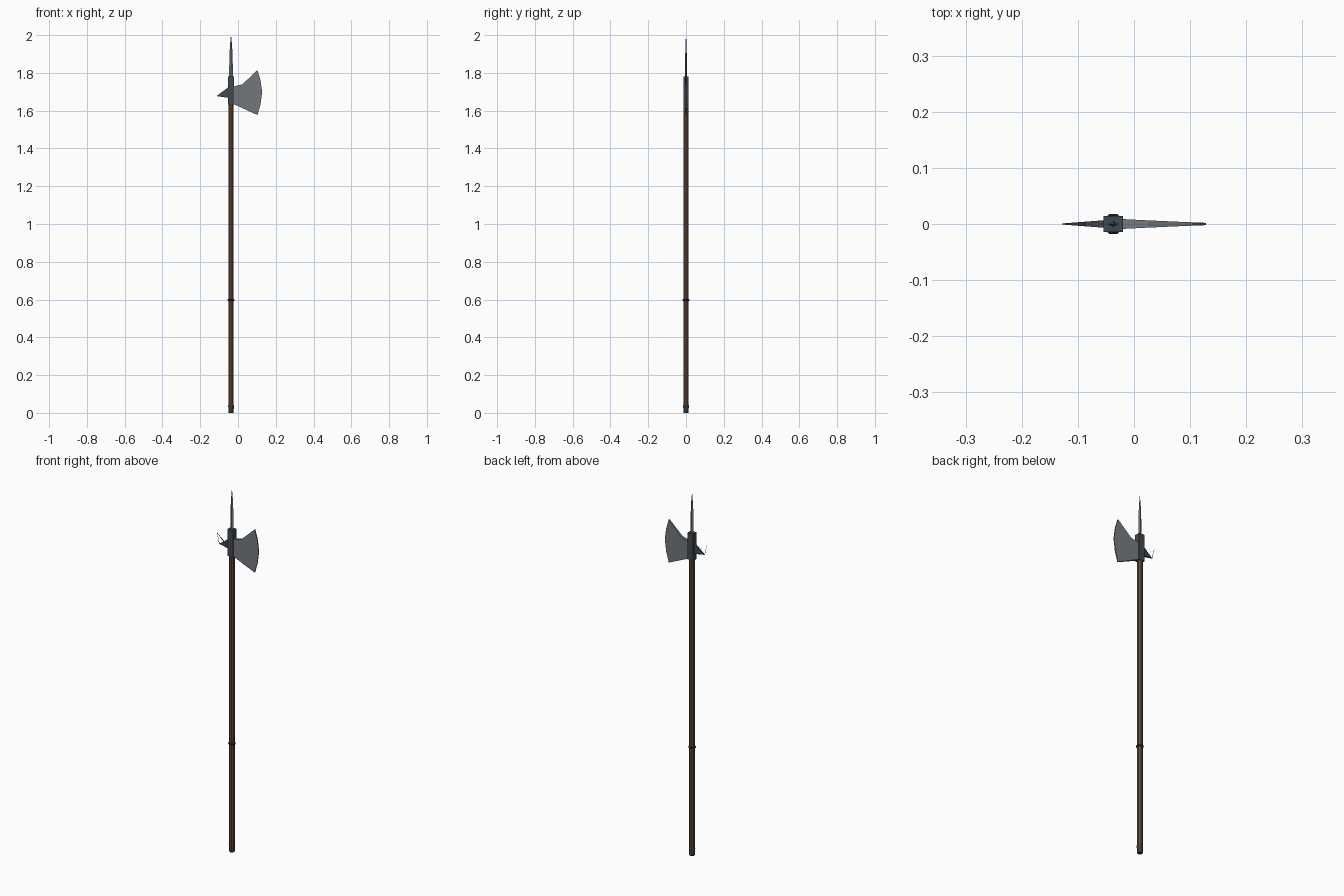
import bpy, bmesh, math

if "Cube" in bpy.data.objects:
    bpy.data.objects.remove(bpy.data.objects["Cube"])

CX = -0.037  # shaft axis


def material(name, rgb):
    m = bpy.data.materials.new(name)
    m.diffuse_color = (*rgb, 1)
    m.use_nodes = True
    m.node_tree.nodes["Principled BSDF"].inputs["Base Color"].default_value = m.diffuse_color
    return m


wood = material("wood", (0.13, 0.065, 0.035))
dark = material("dark_iron", (0.055, 0.065, 0.075))
steel = material("steel", (0.17, 0.19, 0.21))
black = material("black_binding", (0.02, 0.02, 0.02))


def make(name, verts, faces, mat):
    mesh = bpy.data.meshes.new(name)
    mesh.from_pydata(verts, [], faces)
    bm = bmesh.new()
    bm.from_mesh(mesh)
    bmesh.ops.recalc_face_normals(bm, faces=bm.faces)
    bm.to_mesh(mesh)
    bm.free()
    mesh.materials.append(mat)
    ob = bpy.data.objects.new(name, mesh)
    bpy.context.collection.objects.link(ob)
    return ob


def loft(name, rings, mat, n=8, phase=math.pi / 8):
    """Stack of n-sided rings (z, radius x, radius y) with capped ends."""
    verts = [(CX + rx * math.cos(phase + i * math.tau / n),
              ry * math.sin(phase + i * math.tau / n), z)
             for z, rx, ry in rings for i in range(n)]
    faces = [(k * n + i, k * n + (i + 1) % n, (k + 1) * n + (i + 1) % n, (k + 1) * n + i)
             for k in range(len(rings) - 1) for i in range(n)]
    faces += [tuple(range(n)), tuple(range(len(verts) - n, len(verts)))]
    return make(name, verts, faces, mat)


def slab(name, outline, mat, sides):
    """Front outline (x, z, half thickness) mirrored in y; sides are the flat panels."""
    n = len(outline)
    verts = [(x, s * t, z) for s in (-1, 1) for x, z, t in outline]
    faces = [(i, (i + 1) % n, n + (i + 1) % n, n + i) for i in range(n)]
    for f in sides:
        faces += [tuple(f), tuple(n + i for i in f)]
    return make(name, verts, faces, mat)


# Pole, grip ring and butt cap
loft("shaft", [(0.02, 0.0152, 0.0152), (1.64, 0.0152, 0.0152)], wood)
loft("grip_ring", [(0.592, 0.016, 0.016), (0.594, 0.019, 0.019),
                   (0.600, 0.019, 0.019), (0.602, 0.016, 0.016)], black)
loft("butt_cap", [(0, 0.013, 0.013), (0.006, 0.0155, 0.0155), (0.03, 0.0158, 0.0158),
                  (0.04, 0.0165, 0.0165), (0.042, 0.0152, 0.0152)], dark)

# Square head socket
q, k = math.pi / 4, math.sqrt(2)
loft("socket", [(1.632, 0.017 * k, 0.0145 * k), (1.78, 0.017 * k, 0.0145 * k)], dark, 4, q)

# Diamond-section top spike
loft("top_spike", [(1.775, 0.010, 0.005), (1.87, 0.009, 0.005),
                   (1.94, 0.006, 0.003), (2.0, 0.0004, 0.0004)], steel, 4, 0)

# Axe blade, thinning toward the curved edge
slab("axe_blade", [(-0.025, 1.728, 0.009), (0.024, 1.740, 0.0065), (0.103, 1.815, 0.003),
                   (0.119, 1.762, 0.0025), (0.128, 1.70, 0.002), (0.119, 1.632, 0.0025),
                   (0.103, 1.577, 0.003), (0.024, 1.613, 0.0065), (-0.025, 1.636, 0.009)],
     steel, [(0, 1, 7, 8), (1, 2, 6, 7), (2, 3, 5, 6), (3, 4, 5)])

# Rear fluke: solid root, with its upturned beak open at the sides
slab("rear_fluke", [(-0.05, 1.725, 0.007), (-0.087, 1.697, 0.004), (-0.128, 1.735, 0.001),
                    (-0.114, 1.677, 0.002), (-0.05, 1.668, 0.007)],
     dark, [(0, 1, 3, 4)])
